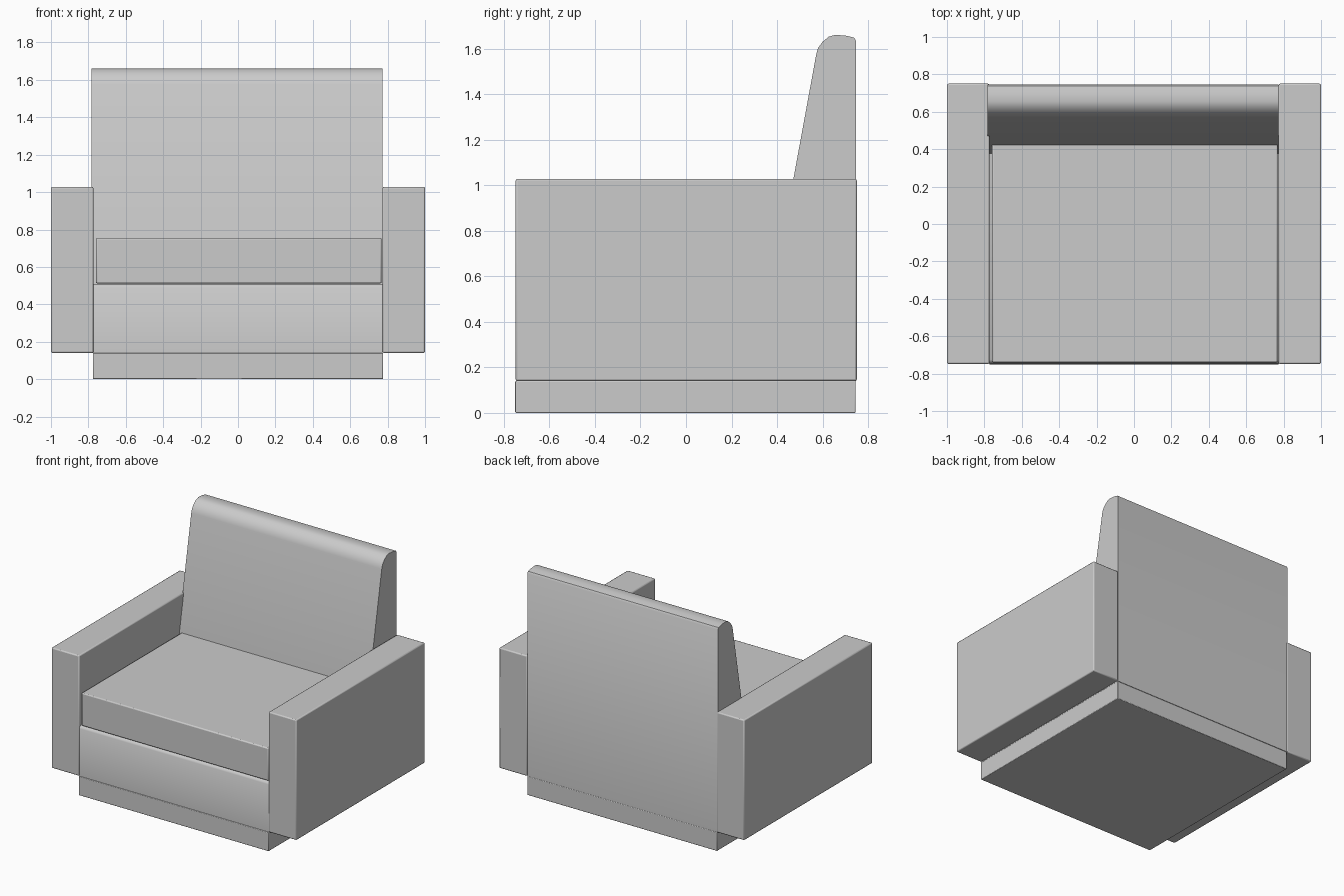
import bpy, bmesh, math

if "Cube" in bpy.data.objects:
    bpy.data.objects.remove(bpy.data.objects["Cube"])


def extrude_profile(name, points, x0, x1, bevel=0.0):
    """Solid made from a (y, z) outline swept from x0 to x1."""
    bm = bmesh.new()
    face = bm.faces.new([bm.verts.new((x0, y, z)) for y, z in points])
    swept = bmesh.ops.extrude_face_region(bm, geom=[face])["geom"]
    verts = [g for g in swept if isinstance(g, bmesh.types.BMVert)]
    bmesh.ops.translate(bm, verts=verts, vec=(x1 - x0, 0, 0))
    bmesh.ops.recalc_face_normals(bm, faces=bm.faces)
    mesh = bpy.data.meshes.new(name)
    bm.to_mesh(mesh)
    bm.free()
    obj = bpy.data.objects.new(name, mesh)
    bpy.context.collection.objects.link(obj)
    if bevel:
        mod = obj.modifiers.new("soft_edges", 'BEVEL')
        mod.width = bevel
        mod.segments = 2
        mod.limit_method = 'ANGLE'
        mod.angle_limit = math.radians(50)
    bpy.ops.object.select_all(action='DESELECT')
    obj.select_set(True)
    bpy.context.view_layer.objects.active = obj
    bpy.ops.object.shade_smooth_by_angle(angle=math.radians(40))
    return obj


def rect(y0, y1, z0, z1):
    return [(y0, z0), (y1, z0), (y1, z1), (y0, z1)]


# Plinth on the floor
extrude_profile("plinth", rect(-0.75, 0.745, 0.0, 0.14), -0.775, 0.775, 0.004)

# Seat base with an eased front top edge
extrude_profile("seat_base",
                [(-0.745, 0.14), (0.74, 0.14), (0.74, 0.51),
                 (-0.725, 0.51), (-0.738, 0.502), (-0.745, 0.49)],
                -0.773, 0.773)

# Loose seat cushion
extrude_profile("seat_cushion", rect(-0.74, 0.45, 0.512, 0.755), -0.76, 0.768, 0.008)

# Sloped backrest with rounded top
extrude_profile("backrest",
                [(0.746, 0.14), (0.746, 1.635), (0.738, 1.648), (0.70, 1.657),
                 (0.655, 1.66), (0.627, 1.652), (0.60, 1.63), (0.58, 1.603),
                 (0.572, 1.575), (0.375, 0.50), (0.375, 0.14)],
                -0.782, 0.772)

# Box arms
for side, name in ((-1, "left_arm"), (1, "right_arm")):
    xs = sorted((side * 0.773, side * 1.0))
    extrude_profile(name, rect(-0.748, 0.75, 0.14, 1.028), xs[0], xs[1], 0.008)
